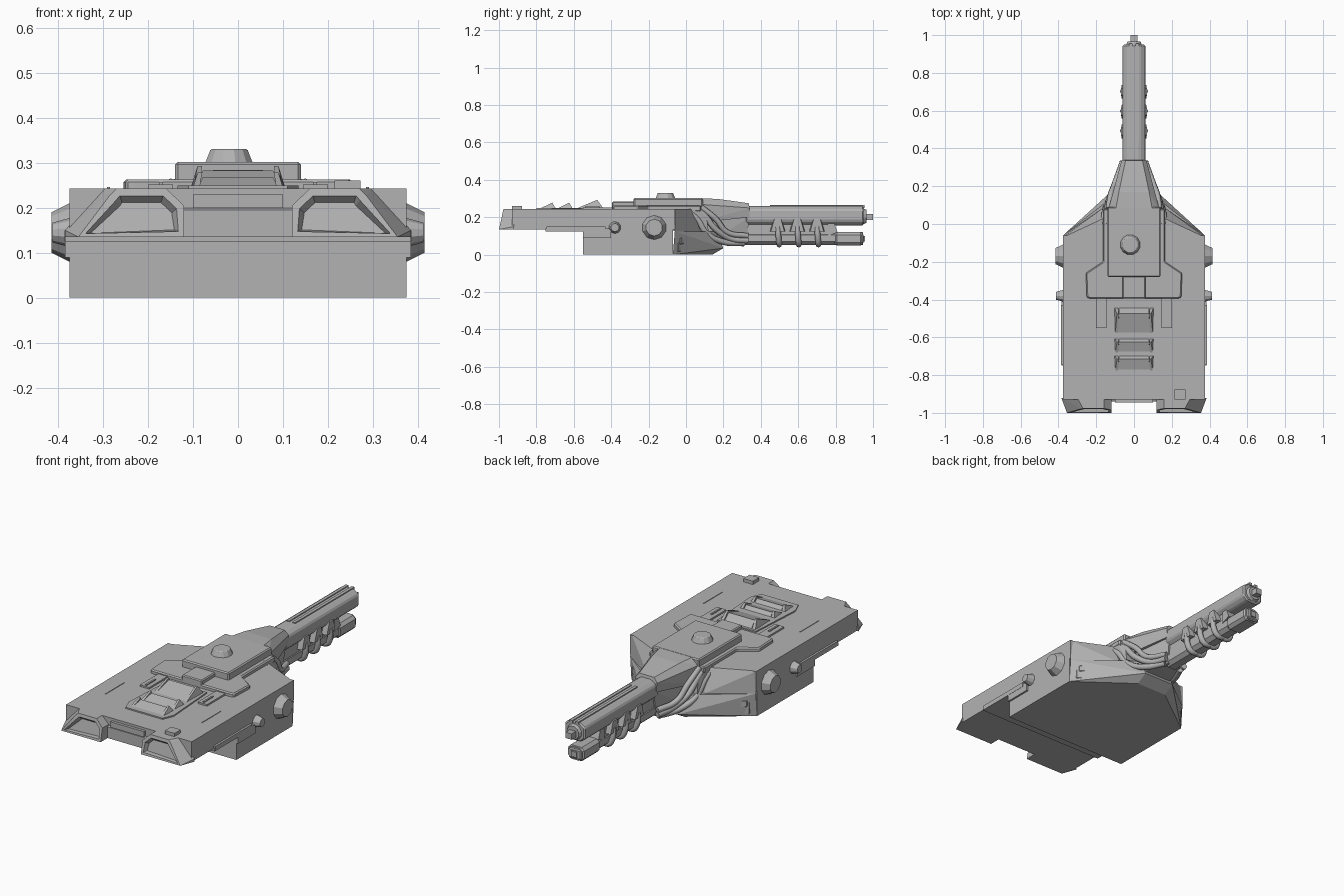
import bpy, bmesh, math
from mathutils import Matrix, Vector

if "Cube" in bpy.data.objects:
    bpy.data.objects.remove(bpy.data.objects["Cube"], do_unlink=True)

grey = bpy.data.materials.new("plain grey")
grey.use_nodes = True
colour = (0.45, 0.45, 0.45, 1)
grey.diffuse_color = colour
for node in grey.node_tree.nodes:
    if node.type == 'BSDF_PRINCIPLED':
        node.inputs["Base Color"].default_value = colour
        node.inputs["Roughness"].default_value = 0.7


def finish(name, bm, mirror=False, bevel=0, smooth=False):
    bmesh.ops.recalc_face_normals(bm, faces=bm.faces[:])
    mesh = bpy.data.meshes.new(name)
    for f in bm.faces:
        f.smooth = smooth
    bm.to_mesh(mesh)
    bm.free()
    mesh.materials.append(grey)
    ob = bpy.data.objects.new(name, mesh)
    bpy.context.collection.objects.link(ob)
    if bevel:
        mod = ob.modifiers.new("bevel", 'BEVEL')
        mod.width = bevel
        mod.segments = 1
        mod.limit_method = 'ANGLE'
    if mirror:
        ob.modifiers.new("mirror", 'MIRROR').use_mirror_merge = False
    return ob


def hull_mesh(points):
    bm = bmesh.new()
    verts = [bm.verts.new(p) for p in points]
    res = bmesh.ops.convex_hull(bm, input=verts)
    loose = [v for v in bm.verts if not v.link_faces]
    bmesh.ops.delete(bm, geom=loose, context='VERTS')
    bmesh.ops.dissolve_limit(bm, angle_limit=0.02, verts=bm.verts[:], edges=bm.edges[:])
    bmesh.ops.recalc_face_normals(bm, faces=bm.faces[:])
    return bm


def hull(name, points, both=False, **kw):
    """Convex solid; both=True adds the points reflected in x."""
    if both:
        points = points + [(-x, y, z) for x, y, z in points]
    return finish(name, hull_mesh(points), **kw)


def box(name, x, y, z, **kw):
    return hull(name, [(a, b, c) for a in x for b in y for c in z], **kw)


def prism(name, profile, axis, start, end, **kw):
    """Extrude a 2D outline along one axis."""
    def place(p, d):
        return {'x': (d, *p), 'y': (p[0], d, p[1]), 'z': (*p, d)}[axis]
    bm = bmesh.new()
    face = bm.faces.new([bm.verts.new(place(p, start)) for p in profile])
    out = bmesh.ops.extrude_face_region(bm, geom=[face])
    move = Vector(place((0, 0), end - start))
    bmesh.ops.translate(bm, vec=move, verts=[g for g in out["geom"] if isinstance(g, bmesh.types.BMVert)])
    return finish(name, bm, **kw)


def cone(name, centre, axis, r1, r2, depth, sides, **kw):
    turn = {'x': Matrix.Rotation(math.pi / 2, 4, 'Y'),
            'y': Matrix.Rotation(-math.pi / 2, 4, 'X'), 'z': Matrix()}[axis]
    spin = Matrix.Rotation(math.pi / sides, 4, 'Z')
    bm = bmesh.new()
    bmesh.ops.create_cone(bm, cap_ends=True, segments=sides, radius1=r1, radius2=r2,
                          depth=depth, matrix=Matrix.Translation(centre) @ turn @ spin)
    return finish(name, bm, **kw)


def hose(name, points, radius):
    for side, s in (("left", 1), ("right", -1)):
        curve = bpy.data.curves.new(side + "_" + name, 'CURVE')
        curve.dimensions = '3D'
        curve.bevel_depth = radius
        curve.bevel_resolution = 2
        curve.resolution_u = 6
        curve.use_fill_caps = True
        spline = curve.splines.new('BEZIER')
        spline.bezier_points.add(len(points) - 1)
        for bp, (x, y, z) in zip(spline.bezier_points, points):
            bp.co = (s * x, y, z)
            bp.handle_left_type = bp.handle_right_type = 'AUTO'
        curve.materials.append(grey)
        bpy.context.collection.objects.link(bpy.data.objects.new(curve.name, curve))


# Main hull
W = 0.375
box("upper_deck", (-W, W), (-0.93, -0.06), (0.135, 0.243))
box("lower_hull", (-W, W), (-0.55, -0.07), (0, 0.14))
box("under_tray", (-0.385, 0.385), (-0.75, -0.4), (0.125, 0.14))
box("hull_lip", (-0.385, 0.385), (-0.55, -0.4), (0.09, 0.125))
hull("lower_nose", [(W, -0.07, 0), (W, -0.06, 0.125), (0.17, 0.08, 0.125), (0.17, 0.07, 0),
                    (0.09, 0.14, 0), (0.09, 0.2, 0.035), (0.09, 0.16, 0.125)], both=True)
hull("upper_nose", [(W, -0.06, 0.125), (W, -0.07, 0.243), (0.17, 0.08, 0.125),
                    (0.16, 0.03, 0.243)], both=True)

# Angled side hatches on the nose
for name, size, push in (("nose_panel", (0.18, 0.012, 0.1), 0), ("nose_hatch", (0.045, 0.012, 0.035), 0.008)):
    bm = bmesh.new()
    bmesh.ops.create_cube(bm, size=1)
    bmesh.ops.scale(bm, vec=size, verts=bm.verts)
    angle = math.atan2(-0.14, 0.205)
    centre = Vector((0.275, 0.004, 0.065)) if not push else Vector((0.323, -0.022, 0.073))
    bmesh.ops.transform(bm, verts=bm.verts, matrix=Matrix.Translation(centre) @ Matrix.Rotation(angle, 4, 'Z'))
    finish(name, bm, mirror=True, bevel=0.004)

# Tail pieces with recessed lamps
def tail(x, z, lean=0.22):
    return (x, -1 + (z - 0.135) * lean, z)

bm = hull_mesh([tail(0.12, 0.135), tail(0.355, 0.135), tail(0.34, 0.155), tail(0.285, 0.228),
                tail(0.27, 0.243), tail(0.16, 0.243), tail(0.12, 0.205),
                (0.12, -0.92, 0.135), (0.385, -0.92, 0.135), (0.385, -0.92, 0.15),
                (0.30, -0.92, 0.243), (0.16, -0.92, 0.243), (0.12, -0.92, 0.205)])
back = [min(bm.faces, key=lambda f: f.normal.y * f.calc_area())]
bmesh.ops.inset_individual(bm, faces=back, thickness=0.018)
bmesh.ops.inset_individual(bm, faces=back, thickness=0.012, depth=-0.02)
finish("tail_piece", bm, mirror=True)
box("tail_plate", (-0.1, 0.1), (-0.945, -0.92), (0.2, 0.23))
prism("tail_lip", [(-0.94, 0.135), (-0.94, 0.195), (-0.92, 0.205), (-0.92, 0.135)], 'x', -0.12, 0.12)

# Side fittings
cone("side_dome", (0.385, -0.17, 0.145), 'x', 0.075, 0.045, 0.06, 10, mirror=True)
cone("side_knob", (0.385, -0.38, 0.145), 'x', 0.037, 0.022, 0.055, 10, mirror=True)
box("side_strip", (0.37, 0.386), (-0.745, -0.43), (0.125, 0.15), mirror=True)

# Deck plates and vents
half = [(0.25, -0.39), (0.255, -0.26), (0.165, -0.2), (0.165, 0.08)]
outline = [(0.23, -0.395)] + half
prism("deck_plate", outline + [(-x, y) for x, y in reversed(outline)], 'z', 0.23, 0.263, bevel=0.006)
box("deck_rail", (0.145, 0.2), (-0.55, -0.38), (0.235, 0.252), mirror=True)
box("deck_rail_slot", (0.167, 0.176), (-0.54, -0.46), (0.25, 0.257), mirror=True)
box("deck_seam", (0.285, 0.291), (-0.72, -0.56), (0.24, 0.246), mirror=True)
prism("vent_base", [(-0.11, -0.8), (0.11, -0.8), (0.135, -0.74), (0.115, -0.43),
                    (-0.115, -0.43), (-0.135, -0.74)], 'z', 0.235, 0.25)
for low, high, end, top in ((-0.59, -0.475, -0.44, 0.293), (-0.69, -0.625, -0.605, 0.278),
                            (-0.785, -0.715, -0.695, 0.278)):
    hull("vent_hood", [(0.09, low, 0.245), (0.078, high, top - 0.01), (0.08, end, 0.245)], both=True)
    hull("vent_cheek", [(0.085, low, 0.245), (0.08, high, top), (0.09, high, top),
                        (0.105, end, 0.245), (0.085, end, 0.245), (0.1, low, 0.245)], mirror=True)
box("deck_block", (0.215, 0.272), (-0.93, -0.877), (0.235, 0.261))

# Turret
box("turret_roof", (-0.14, 0.14), (-0.28, 0.09), (0.255, 0.302), bevel=0.006)
hull("turret_core", [(0.165, -0.2, 0.13), (0.165, -0.2, 0.25), (0.165, 0.06, 0.25),
                     (0.15, 0.11, 0.2), (0.15, 0.12, 0.13)], both=True)
box("roof_link", (-0.06, 0.06), (-0.395, -0.27), (0.25, 0.284), bevel=0.005)
cone("cupola", (-0.02, -0.11, 0.315), 'z', 0.055, 0.042, 0.032, 12, bevel=0.003)

# Neck between turret and barrel
hull("neck_shroud", [(0.14, 0.06, 0.17), (0.14, 0.06, 0.27), (0.1, 0.06, 0.302), (0.08, 0.17, 0.298),
                     (0.105, 0.17, 0.25), (0.1, 0.2, 0.19), (0.045, 0.25, 0.278), (0.065, 0.26, 0.255),
                     (0.045, 0.335, 0.275), (0.065, 0.34, 0.25), (0.06, 0.34, 0.2)], both=True)
hull("neck_core", [(0.11, 0.1, 0.05), (0.11, 0.1, 0.2), (0.04, 0.32, 0.06), (0.05, 0.34, 0.2),
                   (0.06, 0.24, 0.055)], both=True)
hose("upper_hose", [(0.15, 0.0, 0.25), (0.142, 0.08, 0.225), (0.122, 0.16, 0.135),
                    (0.085, 0.24, 0.085), (0.06, 0.33, 0.075)], 0.016)
hose("middle_hose", [(0.135, 0.08, 0.255), (0.122, 0.16, 0.19), (0.1, 0.22, 0.12),
                     (0.06, 0.33, 0.1)], 0.015)
hose("lower_hose", [(0.16, 0.0, 0.235), (0.155, 0.06, 0.19), (0.14, 0.11, 0.115),
                    (0.1, 0.2, 0.068), (0.05, 0.31, 0.06)], 0.016)

# Barrels
upper = [(0.03, 0.26), (0.06, 0.24), (0.06, 0.18), (0.035, 0.157)]
prism("upper_barrel", upper + [(-x, z) for x, z in reversed(upper)], 'y', 0.32, 0.95, bevel=0.007)
for s in (-1, 1):
    box("barrel_rib", (s * 0.009, s * 0.026), (0.45, 0.955), (0.25, 0.265))
box("barrel_spine", (-0.038, 0.038), (0.32, 0.78), (0.09, 0.17))
prism("spine_end", [(0.76, 0.19), (0.785, 0.19), (0.81, 0.12), (0.76, 0.1)], 'x', -0.045, 0.045)
lower = [(0.022, 0.12), (0.042, 0.105), (0.042, 0.07), (0.022, 0.052)]
prism("lower_barrel", lower + [(-x, z) for x, z in reversed(lower)], 'y', 0.3, 0.945)
box("lower_muzzle", (-0.048, 0.048), (0.79, 0.95), (0.048, 0.122), bevel=0.016)
cone("muzzle_ring", (0, 0.955, 0.205), 'y', 0.045, 0.036, 0.02, 12)
box("muzzle_tip", (-0.018, 0.018), (0.95, 1.0), (0.185, 0.217))
box("lower_bore", (-0.016, 0.016), (0.94, 0.957), (0.07, 0.1))

# Barrel clamps
for y in (0.49, 0.595, 0.7):
    hull("clamp", [(0.03, y - 0.042, 0.125), (0.03, y + 0.042, 0.125), (0.066, y - 0.036, 0.125),
                   (0.066, y + 0.036, 0.125), (0.068, y - 0.018, 0.19), (0.068, y + 0.018, 0.19),
                   (0.03, y - 0.02, 0.19), (0.03, y + 0.02, 0.19)], mirror=True)
    hose("clamp_pipe", [(0.056, y, 0.15), (0.056, y + 0.005, 0.09), (0.035, y + 0.008, 0.057),
                        (0, y + 0.008, 0.054)], 0.015)
